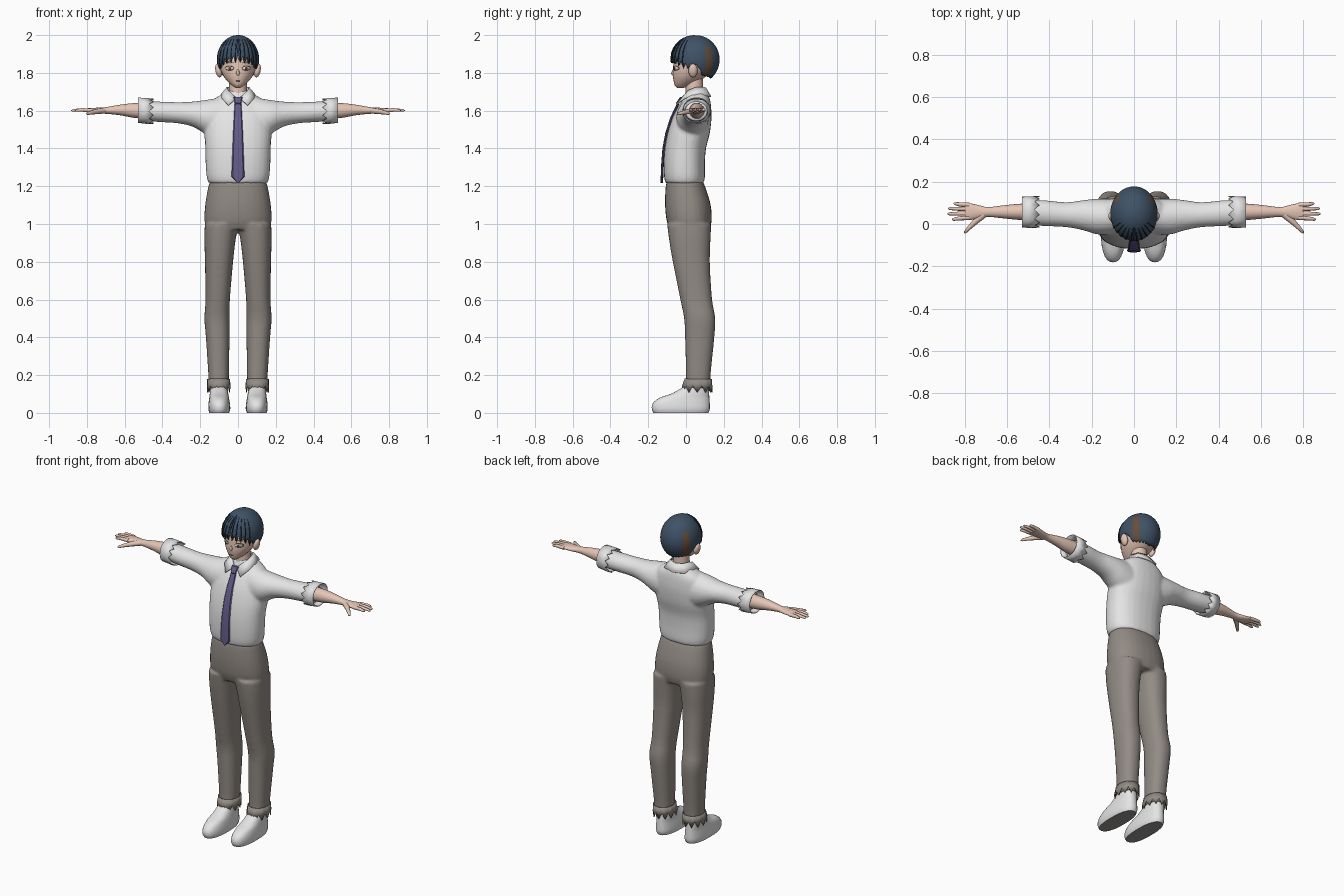
import bpy, bmesh
from math import sin, cos, pi, acos, radians
from mathutils import Vector
from mathutils.bvhtree import BVHTree

if "Cube" in bpy.data.objects:
    bpy.data.objects.remove(bpy.data.objects["Cube"])


def material(name, *rgb):
    m = bpy.data.materials.new(name)
    m.use_nodes = True
    m.diffuse_color = (*rgb, 1)
    m.node_tree.nodes["Principled BSDF"].inputs["Base Color"].default_value = (*rgb, 1)
    return m


WHITE = material("white cloth", .78, .78, .78)
GREY = material("warm grey cloth", .29, .26, .235)
SKIN = material("skin", .78, .56, .46)
HAIR = material("blue black hair", .05, .085, .135)
LINE = material("dark hair line", .012, .02, .035)
BROWN = material("brown hair", .14, .075, .04)
TIE = material("purple tie", .13, .105, .25)
SOLE = material("sole grey", .3, .29, .28)
EYE = material("eye pale", .8, .74, .7)
LASH = material("lash brown", .09, .04, .03)


def finish(name, bm, *mats, angle=50):
    bmesh.ops.recalc_face_normals(bm, faces=bm.faces)
    me = bpy.data.meshes.new(name)
    bm.to_mesh(me)
    bm.free()
    ob = bpy.data.objects.new(name, me)
    bpy.context.collection.objects.link(ob)
    for m in mats:
        me.materials.append(m)
    bpy.ops.object.select_all(action='DESELECT')
    ob.select_set(True)
    bpy.context.view_layer.objects.active = ob
    bpy.ops.object.shade_smooth_by_angle(angle=radians(angle))
    return ob


def mirror(ob):
    ob.modifiers.new("mirror", 'MIRROR')
    return ob


def solidify(ob, t):
    ob.modifiers.new("thickness", 'SOLIDIFY').thickness = t
    return ob


def fuse(ob, voxel=.009, smooth=4):
    m = ob.modifiers.new("fuse", 'REMESH')
    m.mode, m.voxel_size, m.use_smooth_shade = 'VOXEL', voxel, True
    ob.modifiers.new("soften", 'SMOOTH').iterations = smooth


def spline(rings, steps=3):
    # smooth interpolation between the given sections
    out = []
    for i in range(len(rings) - 1):
        p = [rings[max(0, min(len(rings) - 1, i + k))] for k in (-1, 0, 1, 2)]
        for s in range(steps):
            t = s / steps
            out.append([b + t * (c - a) / 2 + t * t * (a - 2.5 * b + 2 * c - d / 2)
                        + t ** 3 * (1.5 * (b - c) + (d - a) / 2) for a, b, c, d in zip(*p)])
    return out + [list(rings[-1])]


def section(bm, ring, axis, n, power=2.0, side=1, zig=0):
    # ring = position on the axis, then low/high limits of the two other axes
    t, a0, a1, b0, b1 = ring
    verts = []
    for i in range(n):
        c, s = cos(2 * pi * i / n), sin(2 * pi * i / n)
        a = (a0 + a1) / 2 + (a1 - a0) / 2 * abs(c) ** (2 / power) * (1 if c > 0 else -1)
        b = (b0 + b1) / 2 + (b1 - b0) / 2 * abs(s) ** (2 / power) * (1 if s > 0 else -1)
        w = t + zig * (1 if i % 2 else -1)
        verts.append(bm.verts.new((side * a, b, w) if axis == 'z' else (side * w, a, b)))
    return verts


def bridge(bm, loops, caps=True):
    for p, q in zip(loops, loops[1:]):
        for i in range(len(p)):
            j = (i + 1) % len(p)
            bm.faces.new((p[i], p[j], q[j], q[i]))
    if caps:
        bm.faces.new(loops[0])
        bm.faces.new(loops[-1])


def loft(bm, rings, axis='z', n=28, power=2.0, side=1):
    bridge(bm, [section(bm, r, axis, n, power, side) for r in spline(rings)])


def tube(bm, points, radii, n=10):
    pts = [Vector(p) for p in points]
    loops = []
    for i, p in enumerate(pts):
        d = (pts[min(i + 1, len(pts) - 1)] - pts[max(i - 1, 0)]).normalized()
        u = d.cross(Vector((0, 0, 1)) if abs(d.z) < .9 else Vector((1, 0, 0))).normalized()
        v = d.cross(u)
        loops.append([bm.verts.new(p + radii[i] * (u * cos(2 * pi * k / n) + v * sin(2 * pi * k / n)))
                      for k in range(n)])
    bridge(bm, loops)


# Shirt: torso and sleeves fused into one soft surface
torso = [(1.215, -.155, .155, -.108, .095), (1.25, -.166, .166, -.116, .1), (1.32, -.171, .171, -.118, .1),
         (1.4, -.173, .173, -.113, .106), (1.48, -.178, .178, -.098, .126), (1.56, -.172, .172, -.073, .135),
         (1.62, -.16, .16, -.043, .133), (1.655, -.135, .135, -.02, .128), (1.685, -.09, .09, -.005, .118),
         (1.705, -.06, .06, 0, .108)]
sleeve = [(.09, -.05, .12, 1.44, 1.67), (.17, -.05, .12, 1.475, 1.657), (.24, -.03, .113, 1.515, 1.648),
          (.32, -.015, .103, 1.533, 1.645), (.42, -.01, .112, 1.54, 1.648), (.5, -.005, .115, 1.545, 1.65)]
bm = bmesh.new()
loft(bm, torso, power=2.3)
for s in (1, -1):
    loft(bm, sleeve, 'x', side=s)
fuse(finish("shirt", bm, WHITE))

# Trousers: hips and legs fused
hips = [(.97, -.165, .165, -.085, .125), (1.02, -.178, .178, -.103, .136), (1.1, -.174, .174, -.111, .131),
        (1.18, -.161, .161, -.109, .108), (1.225, -.15, .15, -.104, .09)]
leg = [(.13, .05, .155, -.005, .13), (.2, .048, .157, 0, .13), (.4, .045, .17, -.005, .15),
       (.5, .045, .178, -.01, .155), (.6, .043, .172, -.03, .138), (.8, .026, .175, -.07, .126),
       (.92, .012, .178, -.09, .13), (1.0, -.005, .176, -.1, .134)]
bm = bmesh.new()
loft(bm, hips, power=2.3)
for s in (1, -1):
    loft(bm, leg, power=2.3, side=s)
fuse(finish("trousers", bm, GREY))


def band(name, mat, first, last, axis, zig):
    bm = bmesh.new()
    bridge(bm, [section(bm, first, axis, 22, 2.2), section(bm, last, axis, 22, 2.2, zig=zig)], caps=False)
    return mirror(solidify(finish(name, bm, mat), -.005))


# Torn hems and rolled cuffs
band("trouser_hem", GREY, (.18, .047, .158, -.003, .133), (.125, .045, .16, -.016, .135), 'z', .018)
band("sleeve_cuff", WHITE, (.53, -.012, .125, 1.54, 1.665), (.46, -.014, .127, 1.533, 1.66), 'x', .012)

# Shoes with darker undersides
bm = bmesh.new()
loft(bm, [(0, .047, .151, -.172, .118), (.02, .041, .157, -.181, .126), (.05, .043, .156, -.176, .126),
          (.08, .048, .152, -.14, .124), (.105, .052, .149, -.07, .122), (.15, .058, .145, .005, .118)],
     power=2.4)
bm.normal_update()
for f in bm.faces:
    f.material_index = int(f.calc_center_median().z < .002)
mirror(finish("shoe", bm, WHITE, SOLE))

# Forearms, hands and fingers
bm = bmesh.new()
loft(bm, [(.46, .015, .1, 1.555, 1.642), (.55, .02, .095, 1.562, 1.64), (.62, .027, .088, 1.575, 1.632),
          (.69, .034, .08, 1.583, 1.62), (.73, .028, .088, 1.584, 1.616), (.77, .02, .097, 1.588, 1.615),
          (.8, .021, .099, 1.592, 1.612)], 'x', 20)
for y, tip, tip_y in ((.03, .862, .022), (.05, .883, .048), (.071, .88, .073), (.09, .855, .097)):
    mid = Vector((.83, (y + tip_y) / 2, 1.604))
    tube(bm, [(.78, y, 1.602), mid, (tip - .008, tip_y, 1.601), (tip, tip_y, 1.6)], [.011, .0095, .007, .002])
tube(bm, [(.71, .045, 1.6), (.75, .012, 1.595), (.78, -.018, 1.589), (.798, -.038, 1.584), (.802, -.044, 1.583)],
     [.016, .014, .01, .007, .002])
mirror(finish("forearm_and_hand", bm, SKIN))

# Head, neck, nose and ears
bm = bmesh.new()
loft(bm, [(1.72, -.012, .012, -.045, -.015), (1.735, -.034, .034, -.06, .03), (1.76, -.06, .06, -.066, .075),
          (1.79, -.081, .081, -.07, .115), (1.83, -.095, .095, -.068, .15), (1.88, -.097, .097, -.062, .158),
          (1.93, -.082, .082, -.035, .135), (1.965, -.04, .04, .01, .09)])
head = finish("head", bm, SKIN)
surface = BVHTree.FromPolygons([v.co for v in head.data.vertices], [p.vertices for p in head.data.polygons])
bm = bmesh.new()
loft(bm, [(1.64, -.056, .056, -.01, .1), (1.69, -.048, .048, -.003, .092), (1.78, -.046, .046, 0, .09)])
finish("neck", bm, SKIN)
bm = bmesh.new()
tube(bm, [(0, -.063, 1.825), (0, -.07, 1.798), (0, -.07, 1.785)], [.003, .01, .004], 8)
finish("nose", bm, SKIN)
bm = bmesh.new()
bmesh.ops.create_uvsphere(bm, u_segments=16, v_segments=10, radius=1)
for v in bm.verts:
    v.co = (.103 + .017 * v.co.x + .006 * v.co.z, .037 + .024 * v.co.y, 1.812 + .036 * v.co.z)
mirror(finish("ear", bm, SKIN))


def face_plate(name, mat, cx, cz, w, h, tilt=0, lift=.002):
    # thin disc laid onto the face
    bm = bmesh.new()
    rim = []
    for k in range(16):
        x, z = w * cos(pi * k / 8), h * sin(pi * k / 8)
        hit = surface.ray_cast(Vector((cx + x, -1, cz + z + tilt * x)), Vector((0, 1, 0)))[0]
        rim.append(bm.verts.new(hit - Vector((0, lift, 0))))
    bm.faces.new(rim)
    return solidify(finish(name, bm, mat), .002)


mirror(face_plate("eye_outline", LASH, .045, 1.825, .023, .012))
mirror(face_plate("eye", EYE, .045, 1.824, .021, .0095, lift=.004))
mirror(face_plate("iris", BROWN, .043, 1.824, .006, .008, lift=.006))
mirror(face_plate("eyebrow", LASH, .046, 1.856, .022, .003, .15))
face_plate("mouth", LASH, 0, 1.757, .014, .002)

# Hair cap: runs from the crown to a jagged hairline
CENTRE, SIZE = Vector((0, .05, 1.87)), Vector((.112, .128, .13))


def scalp(a, polar, grow=1.0):
    d = Vector((sin(a) * sin(polar), -cos(a) * sin(polar), cos(polar)))
    return CENTRE + grow * d * SIZE


def hairline(a):
    deg = abs((a + pi) % (2 * pi) - pi) * 180 / pi
    stops = [(0, 1.875), (40, 1.865), (65, 1.835), (95, 1.84), (112, 1.785), (181, 1.772)]
    for (d0, z0), (d1, z1) in zip(stops, stops[1:]):
        if d0 <= deg <= d1:
            z = z0 + (z1 - z0) * (deg - d0) / (d1 - d0)
    lock = abs((deg / 13) % 1 - .5) * 2
    z += (.04 if deg < 80 else .012) * (lock - .5)
    return acos((z - CENTRE.z) / SIZE.z)


bm = bmesh.new()
N, ROWS = 112, 16
loops = []
for r in range(1, ROWS + 1):
    loop = []
    for i in range(N):
        a = 2 * pi * i / N
        front = max(0, cos(a)) * r / ROWS
        grow = 1 + .035 * front * (.5 + .5 * cos(a * 360 / 13))
        loop.append(bm.verts.new(scalp(a, hairline(a) * r / ROWS, grow)))
    loops.append(loop)
bridge(bm, loops, caps=False)
bm.faces.new(loops[0])
for f in bm.faces:
    c = f.calc_center_median()
    d = c - CENTRE
    turn = Vector((abs(d.x), d.y)).angle(Vector((0, 1)), 0)
    f.material_index = int(c.z < 1.935 and radians(42) < turn < radians(60))
solidify(finish("hair", bm, HAIR, BROWN, angle=60), .008)

# Dark partings between the fringe locks
bm = bmesh.new()
for k in range(-5, 6):
    a = radians(13 * (k + .5 if k < 0 else k - .5)) if k else 0
    end = hairline(a)
    tube(bm, [scalp(a, end * t, 1.012 + .012 * t) for t in (.35, .5, .65, .8, .93, 1)],
         [.0008, .002, .0028, .003, .0025, .001], 6)
finish("hair_partings", bm, LINE)

# Collar: a folded strip, mirrored
bm = bmesh.new()
upper = [(0, .106, 1.722), (.045, .09, 1.726), (.06, .05, 1.724), (.052, .01, 1.708), (.008, -.026, 1.668)]
lower = [(0, .134, 1.675), (.07, .118, 1.68), (.092, .05, 1.686), (.086, -.01, 1.667), (.052, -.054, 1.63)]
u, w = ([bm.verts.new(p) for p in row] for row in (upper, lower))
for i in range(len(u) - 1):
    bm.faces.new((u[i], u[i + 1], w[i + 1], w[i]))
mirror(solidify(finish("collar", bm, WHITE), .006))

# Tie: knot and blade hanging along the chest
bm = bmesh.new()
loops = [section(bm, (z, -w, w, y, y + .014), 'z', 8, 3) for z, w, y in (
    (1.672, .024, -.032), (1.64, .017, -.053), (1.635, .018, -.05), (1.56, .022, -.085), (1.48, .026, -.11),
    (1.4, .029, -.125), (1.32, .032, -.131), (1.25, .034, -.134), (1.218, .003, -.136))]
bridge(bm, loops)
finish("tie", bm, TIE, angle=35)
